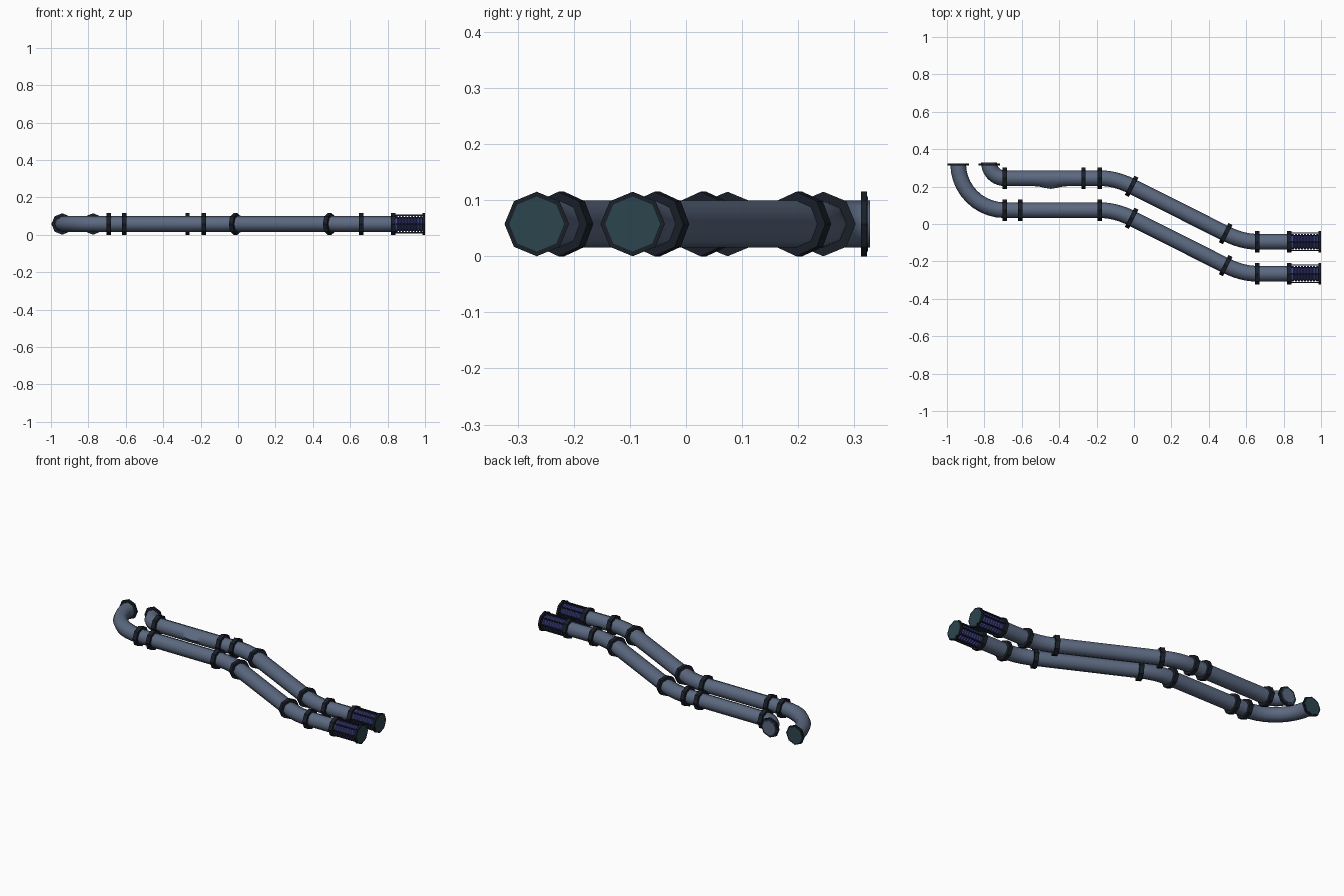
import bpy, bmesh
from math import sin, cos, pi, radians, exp
from mathutils import Vector

if "Cube" in bpy.data.objects:
    bpy.data.objects.remove(bpy.data.objects["Cube"])

R_PIPE, R_COLLAR, ZC, SIDES = 0.042, 0.0575, 0.0575, 8


def material(name, rgb):
    m = bpy.data.materials.new(name)
    m.diffuse_color = (*rgb, 1)
    m.use_nodes = True
    m.node_tree.nodes["Principled BSDF"].inputs["Base Color"].default_value = m.diffuse_color
    return m


STEEL = material("steel_blue", (0.105, 0.14, 0.215))
DARK = material("dark_metal", (0.010, 0.014, 0.022))
BLUE = material("blue_coil", (0.055, 0.06, 0.27))
TEAL = material("teal_plate", (0.025, 0.06, 0.075))


def sweep(name, mat, path, radii, caps=True, smooth=False, bulge_x=None):
    """Sweep an octagon along a planar path [(x, y, tangent)], one radius per point."""
    bm = bmesh.new()
    rings = []
    for (x, y, t), r in zip(path, radii):
        side = Vector((-t[1], t[0], 0)).normalized()
        ring = []
        for k in range(SIDES):
            a = 2 * pi * k / SIDES
            p = Vector((x, y, ZC)) + side * r * cos(a) + Vector((0, 0, r * sin(a)))
            # small swelling on the front side of the pipe
            if bulge_x is not None and cos(a) < -0.9:
                p += side * -0.015 * exp(-((x - bulge_x) / 0.05) ** 2)
            ring.append(bm.verts.new(p))
        rings.append(ring)
    for a, b in zip(rings, rings[1:]):
        for k in range(SIDES):
            j = (k + 1) % SIDES
            bm.faces.new((a[k], a[j], b[j], b[k]))
    if caps:
        bm.faces.new(rings[0])
        bm.faces.new(rings[-1][::-1])
    bmesh.ops.recalc_face_normals(bm, faces=bm.faces)
    me = bpy.data.meshes.new(name)
    bm.to_mesh(me)
    bm.free()
    me.materials.append(mat)
    ob = bpy.data.objects.new(name, me)
    bpy.context.collection.objects.link(ob)
    if smooth:
        bpy.ops.object.select_all(action='DESELECT')
        ob.select_set(True)
        bpy.context.view_layer.objects.active = ob
        bpy.ops.object.shade_smooth_by_angle(angle=radians(60))
    return ob


def disc(name, mat, x, y, t, r, thick):
    t = Vector(t).normalized()
    h = thick / 2
    return sweep(name, mat, [(x - t.x * h, y - t.y * h, t), (x + t.x * h, y + t.y * h, t)], [r, r])


def bend(p0, corner, p1, n=6):
    """Quadratic bend between two straight runs."""
    pts = []
    for i in range(n + 1):
        s = i / n
        x, y = [(1 - s) ** 2 * a + 2 * s * (1 - s) * b + s * s * c for a, b, c in zip(p0, corner, p1)]
        t = [(1 - s) * (b - a) + s * (c - b) for a, b, c in zip(p0, corner, p1)]
        pts.append((x, y, t))
    return pts


def pipe(label, y0, elbow_r, mid_collar, bulge_x=None):
    top, xe = 0.318, -0.692
    # quarter elbow from the back opening to the straight run
    path = []
    for i in range(11):
        a = pi + (pi / 2) * i / 10
        path.append((xe + elbow_r * cos(a), y0 + elbow_r + elbow_r * sin(a), (-sin(a), cos(a))))
    first = path[0]
    if first[1] < top:
        path.insert(0, (first[0], top, (0, -1)))
    if bulge_x is not None:
        path += [(bulge_x + d * 0.03, y0, (1, 0)) for d in range(-4, 5)]
    # two gentle bends joined by the diagonal run
    y1 = y0 - 0.340
    b1 = bend((-0.184, y0), (-0.099, y0), (-0.013, y0 - 0.043))
    b2 = bend((0.49, y1 + 0.044), (0.578, y1), (0.66, y1))
    path += b1 + b2 + [(0.845, y1, (1, 0))]
    sweep(label + "_pipe", STEEL, path, [R_PIPE] * len(path), smooth=True, bulge_x=bulge_x)

    # joint collars
    joints = [(xe, y0, (1, 0)), (mid_collar, y0, (1, 0)), b1[0], b1[-1], b2[0], b2[-1], (0.83, y1, (1, 0))]
    for i, (x, y, t) in enumerate(joints):
        disc(f"{label}_collar_{i}", DARK, x, y, t, R_COLLAR, 0.024)

    # end plates
    x_cap = xe - elbow_r
    disc(label + "_back_flange", DARK, x_cap, 0.317, (0, 1), R_COLLAR, 0.011)
    disc(label + "_back_plate", TEAL, x_cap, 0.319, (0, 1), 0.049, 0.010)
    disc(label + "_end_flange", DARK, 0.993, y1, (1, 0), R_COLLAR, 0.012)
    disc(label + "_end_plate", TEAL, 0.9955, y1, (1, 0), 0.049, 0.009)

    # ribbed coil inside the cage
    n = 9
    coil, radii = [], []
    for i in range(n):
        x = 0.842 + i * 0.0162
        for dx, r in ((0, 0.035), (0.004, 0.042), (0.011, 0.042), (0.015, 0.035)):
            coil.append((x + dx, y1, (1, 0)))
            radii.append(r)
    sweep(label + "_coil", BLUE, coil, radii)

    # cage bars around the coil
    bm = bmesh.new()
    for k in range(SIDES):
        a = 2 * pi * k / SIDES
        c = Vector((0.915, y1 + 0.047 * cos(a), ZC + 0.047 * sin(a)))
        vs = bmesh.ops.create_cube(bm, size=1)["verts"]
        bmesh.ops.scale(bm, vec=(0.154, 0.007, 0.007), verts=vs)
        bmesh.ops.translate(bm, vec=c, verts=vs)
    me = bpy.data.meshes.new(label + "_cage_bars")
    bm.to_mesh(me)
    bm.free()
    me.materials.append(DARK)
    bpy.context.collection.objects.link(bpy.data.objects.new(label + "_cage_bars", me))


pipe("rear", 0.245, 0.083, -0.27, bulge_x=-0.445)
pipe("front", 0.074, 0.248, -0.607)
